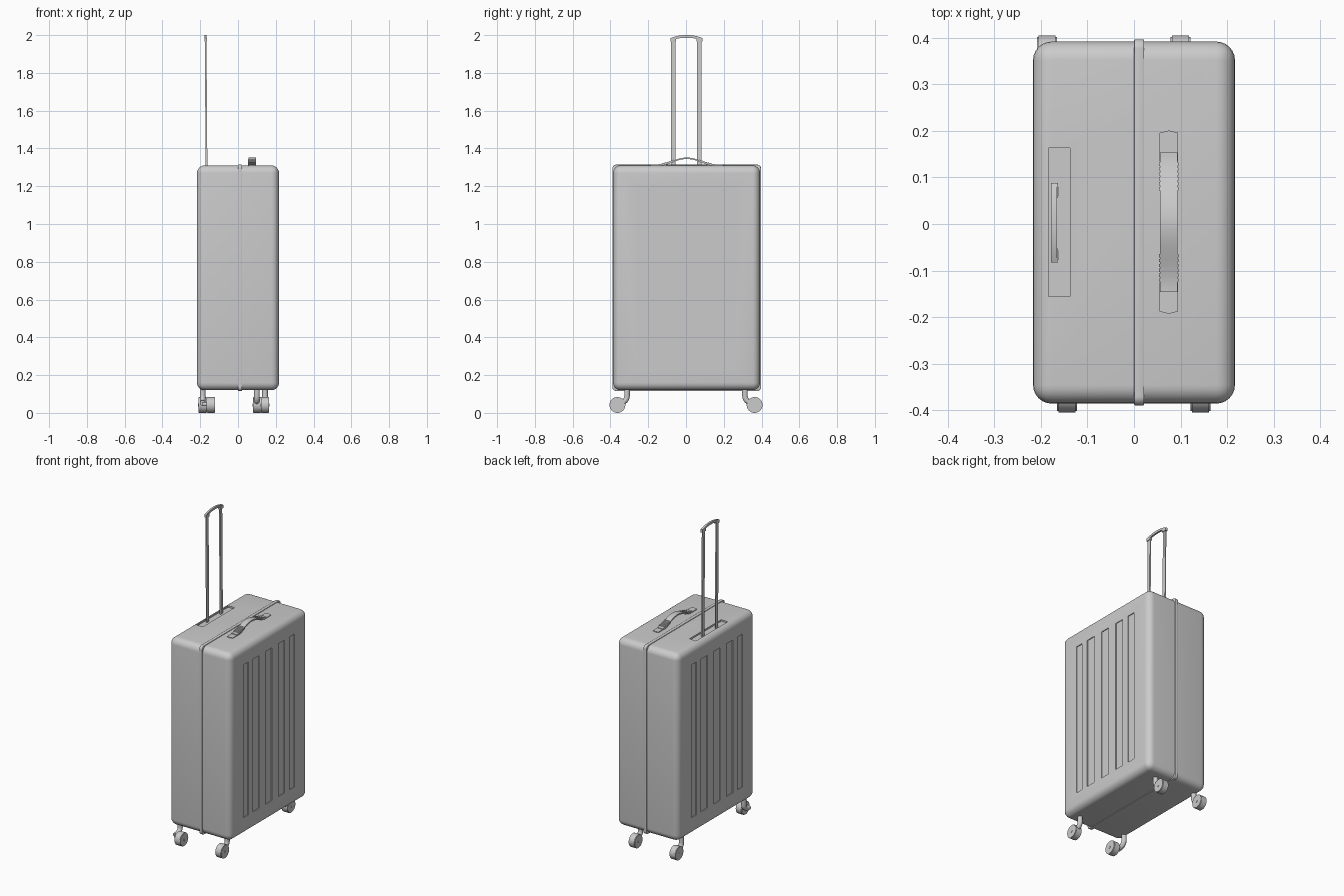
import bpy, bmesh, math
from mathutils import Vector, Matrix

if "Cube" in bpy.data.objects:
    bpy.data.objects.remove(bpy.data.objects["Cube"])


def finish(name, bm, angle=35):
    bmesh.ops.recalc_face_normals(bm, faces=bm.faces)
    me = bpy.data.meshes.new(name)
    bm.to_mesh(me)
    bm.free()
    ob = bpy.data.objects.new(name, me)
    bpy.context.collection.objects.link(ob)
    bpy.ops.object.select_all(action='DESELECT')
    ob.select_set(True)
    bpy.context.view_layer.objects.active = ob
    bpy.ops.object.shade_smooth_by_angle(angle=math.radians(angle))
    return ob


def add_box(bm, x0, x1, y0, y1, z0, z1):
    mat = Matrix.Translation(((x0 + x1) / 2, (y0 + y1) / 2, (z0 + z1) / 2)) @ \
        Matrix.Diagonal((x1 - x0, y1 - y0, z1 - z0, 1))
    return bmesh.ops.create_cube(bm, size=1, matrix=mat)


def add_prism(bm, pts, x0, x1):
    # closed (y, z) outline extruded along x
    face = bm.faces.new([bm.verts.new((x0, y, z)) for y, z in pts])
    ext = bmesh.ops.extrude_face_region(bm, geom=[face])
    verts = [g for g in ext['geom'] if isinstance(g, bmesh.types.BMVert)]
    bmesh.ops.translate(bm, verts=verts, vec=(x1 - x0, 0, 0))


def add_tube(bm, path, radius, sides=14):
    # round tube along a path lying in a plane of constant x
    pts = [Vector(p) for p in path]
    rings = []
    for i, p in enumerate(pts):
        t = (pts[min(i + 1, len(pts) - 1)] - pts[max(i - 1, 0)]).normalized()
        u = Vector((1, 0, 0))
        v = t.cross(u).normalized()
        rings.append([bm.verts.new(p + radius * (u * math.cos(a) + v * math.sin(a)))
                      for a in (2 * math.pi * k / sides for k in range(sides))])
    for a, b in zip(rings, rings[1:]):
        for k in range(sides):
            j = (k + 1) % sides
            bm.faces.new((a[k], a[j], b[j], b[k]))
    bm.faces.new(rings[0])
    bm.faces.new(rings[-1])


def rounded_rect(y0, y1, z0, z1, r, seg=8):
    pts = []
    for i, (cy, cz) in enumerate(((y1 - r, z1 - r), (y0 + r, z1 - r),
                                  (y0 + r, z0 + r), (y1 - r, z0 + r))):
        for k in range(seg + 1):
            a = math.pi / 2 * (i + k / seg)
            pts.append((cy + r * math.cos(a), cz + r * math.sin(a)))
    return pts


# Shell with rounded edges
bm = bmesh.new()
add_box(bm, -0.217, 0.217, -0.386, 0.392, 0.12, 1.31)
bmesh.ops.bevel(bm, geom=bm.edges[:], offset=0.04, segments=6, profile=0.5, affect='EDGES')
shell = finish("shell", bm)

# Recessed panels on both broad sides and the pull handle tray
bm = bmesh.new()
for y0, y1 in ((-0.257, -0.207), (-0.16, -0.097), (-0.032, 0.03), (0.095, 0.157), (0.205, 0.257)):
    for s in (-1, 1):
        add_box(bm, *sorted((s * 0.212, s * 0.25)), y0, y1, 0.23, 1.2)
add_box(bm, -0.184, -0.138, -0.156, 0.163, 1.3, 1.34)
cutter = finish("recess_cutter", bm)
cutter.hide_render = True
mod = shell.modifiers.new("recesses", 'BOOLEAN')
mod.operation = 'DIFFERENCE'
mod.solver = 'EXACT'
mod.object = cutter
bpy.ops.object.select_all(action='DESELECT')
shell.select_set(True)
bpy.context.view_layer.objects.active = shell
bpy.ops.object.modifier_apply(modifier=mod.name)
bpy.data.objects.remove(cutter)
bpy.ops.object.shade_smooth_by_angle(angle=math.radians(35))

# Closing seam bead around the shell
bm = bmesh.new()
add_prism(bm, rounded_rect(-0.390, 0.397, 0.116, 1.314, 0.02), 0.0, 0.022)
rim = [e for e in bm.edges if abs(e.verts[0].co.x - e.verts[1].co.x) < 1e-6]
bmesh.ops.bevel(bm, geom=rim, offset=0.003, segments=2, profile=0.5, affect='EDGES')
finish("seam_bead", bm)

# Telescopic pull handle: two flat tubes, lower sleeves and a bowed grip
for side, yc in (("front", -0.067), ("back", 0.070)):
    bm = bmesh.new()
    vs = add_box(bm, -0.171, -0.162, yc - 0.012, yc + 0.012, 1.29, 1.98)['verts']
    for v in vs:
        if v.co.z > 1.9:
            v.co.x -= 0.005
    bmesh.ops.bevel(bm, geom=bm.edges[:], offset=0.002, segments=2, affect='EDGES')
    finish("pull_tube_" + side, bm)

bm = bmesh.new()
n = 16
ys = [-0.082 + 0.170 * i / n for i in range(n + 1)]
arc = [(y, 2.0 - 0.016 * abs((y - 0.003) / 0.085) ** 2.2) for y in ys]
add_prism(bm, arc + [(y, z - 0.014) for y, z in reversed(arc)], -0.178, -0.166)
for y0, y1 in ((-0.083, -0.053), (0.056, 0.088)):
    add_box(bm, -0.178, -0.163, y0, y1, 1.965, 1.984)
finish("pull_grip", bm)

# Carry handle: arched strap, ridges, end pads
def strap_z(y):
    return 1.318 + 0.034 * (0.5 + 0.5 * math.cos(math.pi * min(1, abs(y) / 0.15)))


Y0 = 0.004
bm = bmesh.new()
n = 32
ys = [-0.15 + 0.30 * i / n for i in range(n + 1)]
add_prism(bm, [(y + Y0, strap_z(y)) for y in ys] +
          [(y + Y0, strap_z(y) - 0.008) for y in reversed(ys)], 0.056, 0.094)
finish("carry_strap", bm)

bm = bmesh.new()
for s in (-1, 1):
    for k in range(6):
        y = s * (0.072 + 0.0105 * k)
        a, b = y - 0.0035, y + 0.0035
        add_prism(bm, [(a + Y0, strap_z(a) + 0.003), (b + Y0, strap_z(b) + 0.003),
                       (b + Y0, strap_z(b) - 0.010), (a + Y0, strap_z(a) - 0.010)],
                  0.054, 0.096)
finish("carry_ridges", bm)

bm = bmesh.new()
for s in (-1, 1):
    outline = [(0.055, 0.130), (0.095, 0.130), (0.095, 0.192), (0.075, 0.197), (0.055, 0.192)]
    f = bm.faces.new([bm.verts.new((x, s * y + Y0, 1.305)) for x, y in outline])
    ext = bmesh.ops.extrude_face_region(bm, geom=[f])
    bmesh.ops.translate(bm, vec=(0, 0, 0.009),
                        verts=[g for g in ext['geom'] if isinstance(g, bmesh.types.BMVert)])
finish("carry_end_pads", bm)

# Casters: name, side in y, wheel x, arm x
casters = (("front_left", -1, -0.144, -0.187), ("front_right", -1, 0.143, 0.143),
           ("back_left", 1, -0.187, -0.187), ("back_right", 1, 0.100, 0.100))
for name, s, wx, ax in casters:
    yw = s * 0.363
    bm = bmesh.new()
    to_x = Matrix.Translation((wx, yw, 0.042)) @ Matrix.Rotation(math.pi / 2, 4, 'Y')
    bmesh.ops.create_cone(bm, cap_ends=True, segments=32, radius1=0.042, radius2=0.042,
                          depth=0.043, matrix=to_x)
    rims = [e for e in bm.edges if abs(e.verts[0].co.x - e.verts[1].co.x) < 1e-5]
    bmesh.ops.bevel(bm, geom=rims, offset=0.003, segments=2, affect='EDGES')
    bmesh.ops.create_cone(bm, cap_ends=True, segments=12, radius1=0.007, radius2=0.007,
                          depth=0.047, matrix=to_x)
    finish("wheel_" + name, bm)

    bm = bmesh.new()
    bend = [(ax, s * (0.348 - 0.036 * math.sin(a)), 0.090 - 0.036 * math.cos(a))
            for a in (math.pi / 2 * k / 6 for k in range(7))]
    add_tube(bm, [(ax, yw, 0.052)] + bend + [(ax, s * 0.312, 0.13)], 0.015)
    if ax != wx:
        to_x = Matrix.Translation(((ax + wx) / 2, yw, 0.045)) @ Matrix.Rotation(math.pi / 2, 4, 'Y')
        bmesh.ops.create_cone(bm, cap_ends=True, segments=14, radius1=0.01, radius2=0.01,
                              depth=abs(ax - wx), matrix=to_x)
    finish("caster_arm_" + name, bm)
